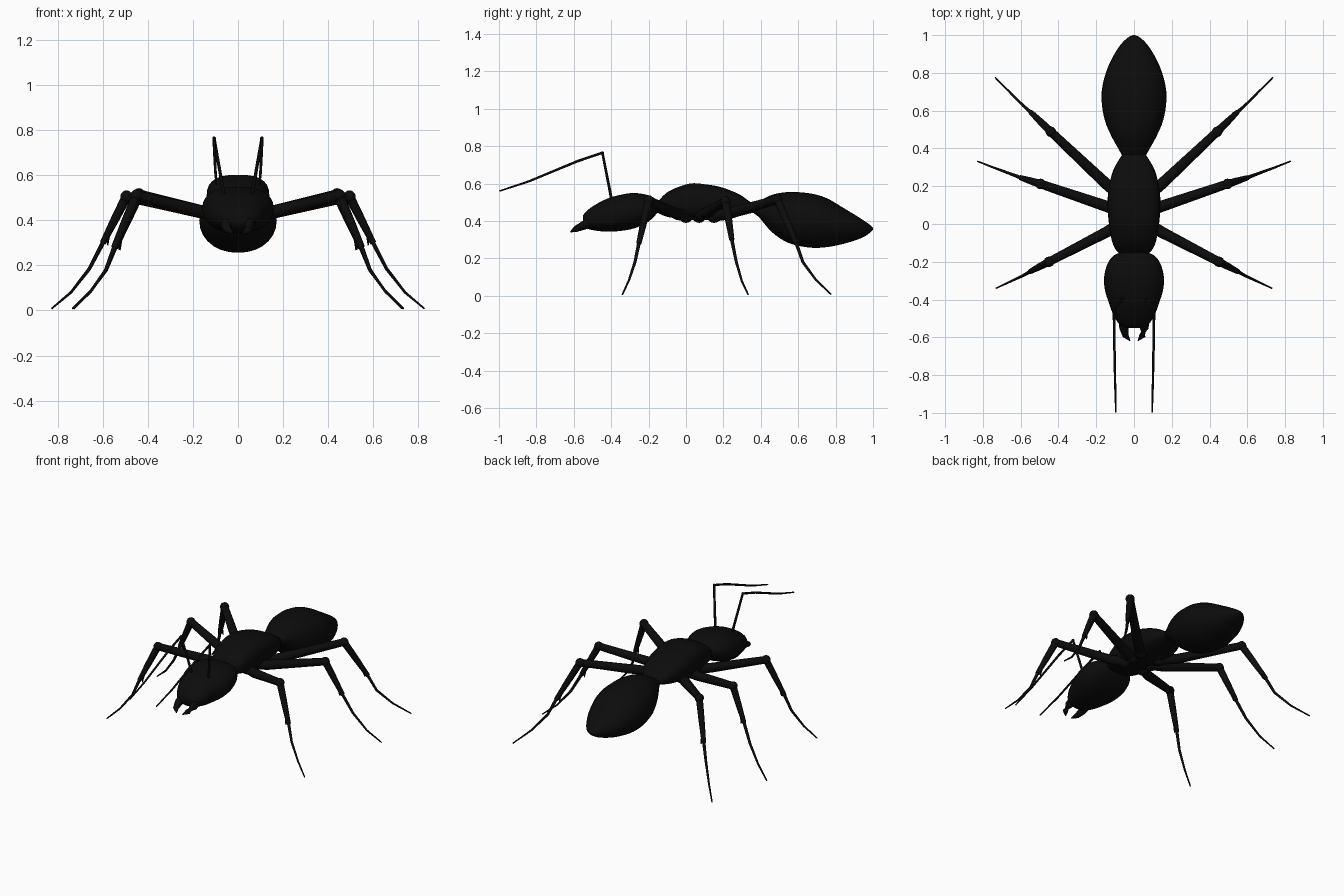
import bpy, bmesh, math
from mathutils import Vector

if "Cube" in bpy.data.objects:
    bpy.data.objects.remove(bpy.data.objects["Cube"])

black = bpy.data.materials.new("ant_black")
black.diffuse_color = (0.0035, 0.0035, 0.0035, 1)
black.use_nodes = True
black.node_tree.nodes["Principled BSDF"].inputs["Base Color"].default_value = black.diffuse_color


def finish(bm, name):
    bmesh.ops.recalc_face_normals(bm, faces=bm.faces[:])
    me = bpy.data.meshes.new(name)
    bm.to_mesh(me)
    bm.free()
    me.materials.append(black)
    ob = bpy.data.objects.new(name, me)
    bpy.context.collection.objects.link(ob)
    bpy.ops.object.select_all(action='DESELECT')
    ob.select_set(True)
    bpy.context.view_layer.objects.active = ob
    bpy.ops.object.shade_smooth_by_angle(angle=math.radians(50))
    return ob


def skin(bm, rings):
    """Bridge a list of closed rings and cap both ends."""
    vs = [[bm.verts.new(p) for p in r] for r in rings]
    n = len(rings[0])
    for a, b in zip(vs, vs[1:]):
        for i in range(n):
            bm.faces.new((a[i], a[(i + 1) % n], b[(i + 1) % n], b[i]))
    bm.faces.new(vs[0])
    bm.faces.new(vs[-1])


def spline(rows, steps=4):
    """Catmull-Rom interpolation through tuples."""
    out = []
    for i in range(len(rows) - 1):
        p0, p1, p2, p3 = (rows[max(i - 1, 0)], rows[i], rows[i + 1],
                          rows[min(i + 2, len(rows) - 1)])
        for s in range(steps):
            t = s / steps
            out.append([0.5 * (2 * b + (c - a) * t + (2 * a - 5 * b + 4 * c - d) * t * t
                               + (3 * b - a - 3 * c + d) * t ** 3)
                        for a, b, c, d in zip(p0, p1, p2, p3)])
    return out + [list(rows[-1])]


def body(name, rows, power, n=28):
    """Loft of rounded sections; each row is y, half width, bottom z, top z."""
    rings = []
    for y, w, lo, hi in spline(rows):
        ring = []
        for k in range(n):
            a = 2 * math.pi * k / n
            c, s = math.cos(a), math.sin(a)
            ring.append((w * math.copysign(abs(c) ** (2 / power), c), y,
                         (lo + hi) / 2 + (hi - lo) / 2 * math.copysign(abs(s) ** (2 / power), s)))
        rings.append(ring)
    bm = bmesh.new()
    skin(bm, rings)
    return finish(bm, name)


def tube(bm, pts, radii, n=10):
    pts = [Vector(p) for p in pts]
    rings = []
    for i, p in enumerate(pts):
        d = (pts[min(i + 1, len(pts) - 1)] - pts[max(i - 1, 0)]).normalized()
        u = d.cross(Vector((0.31, 0.9, 0.3))).normalized()
        v = d.cross(u)
        rings.append([p + radii[i] * (u * math.cos(2 * math.pi * k / n)
                                      + v * math.sin(2 * math.pi * k / n)) for k in range(n)])
    skin(bm, rings)


def ball(bm, p, r):
    g = bmesh.ops.create_uvsphere(bm, u_segments=14, v_segments=10, radius=r)
    bmesh.ops.translate(bm, verts=g["verts"], vec=p)


# Body sections
body("head", [(-0.145, 0.05, 0.455, 0.495), (-0.165, 0.105, 0.43, 0.52), (-0.21, 0.14, 0.39, 0.54),
              (-0.28, 0.158, 0.36, 0.55), (-0.35, 0.154, 0.347, 0.54), (-0.42, 0.132, 0.343, 0.52),
              (-0.48, 0.11, 0.348, 0.49), (-0.53, 0.078, 0.36, 0.455), (-0.55, 0.035, 0.38, 0.43)], 2.3)
body("thorax", [(-0.16, 0.06, 0.45, 0.49), (-0.145, 0.09, 0.44, 0.51), (-0.09, 0.117, 0.42, 0.56),
                (0.02, 0.135, 0.405, 0.60), (0.11, 0.14, 0.405, 0.595), (0.19, 0.134, 0.41, 0.58),
                (0.28, 0.112, 0.425, 0.545), (0.34, 0.08, 0.44, 0.505), (0.385, 0.05, 0.45, 0.48)], 2.8)
body("abdomen", [(0.345, 0.055, 0.452, 0.475), (0.39, 0.078, 0.42, 0.505), (0.46, 0.117, 0.34, 0.54),
                 (0.55, 0.155, 0.282, 0.555), (0.66, 0.172, 0.258, 0.548), (0.75, 0.163, 0.26, 0.523),
                 (0.85, 0.13, 0.28, 0.465), (0.94, 0.078, 0.31, 0.41), (0.985, 0.035, 0.338, 0.378),
                 (1.0, 0.006, 0.355, 0.363)], 2.1)

# Legs: hip, knee, shin end, then three foot joints
LEGS = {
    "front": [(0.07, 0.0, 0.43), (0.15, -0.045, 0.435), (0.45, -0.2, 0.51), (0.55, -0.252, 0.28),
              (0.587, -0.273, 0.18), (0.655, -0.305, 0.083), (0.73, -0.34, 0.008)],
    "middle": [(0.07, 0.07, 0.43), (0.15, 0.095, 0.435), (0.495, 0.212, 0.505), (0.6, 0.245, 0.30),
               (0.66, 0.268, 0.185), (0.742, 0.298, 0.08), (0.828, 0.332, 0.008)],
    "back": [(0.07, 0.15, 0.43), (0.15, 0.215, 0.435), (0.44, 0.488, 0.515), (0.545, 0.59, 0.28),
             (0.585, 0.625, 0.18), (0.655, 0.695, 0.085), (0.735, 0.775, 0.008)],
}
for side, sx in (("right", 1), ("left", -1)):
    for label, pts in LEGS.items():
        p = [Vector((x * sx, y, z)) for x, y, z in pts]
        bm = bmesh.new()
        ball(bm, p[0] + Vector((0, 0, 0.0)), 0.04)
        tube(bm, p[:3], [0.033, 0.03, 0.023])
        ball(bm, p[2], 0.028)
        tube(bm, [p[2], p[2].lerp(p[3], 0.5), p[3]], [0.022, 0.019, 0.014])
        # Spur at the shin end
        tube(bm, [p[2].lerp(p[3], 0.8), p[3] + Vector((-0.022 * sx, 0, -0.012))], [0.013, 0.002], 6)
        tube(bm, p[3:], [0.010, 0.008, 0.006, 0.004], 8)
        finish(bm, f"{label}_leg_{side}")

    # Elbowed antenna
    bm = bmesh.new()
    a = [(0.06 * sx, -0.395, 0.50), (0.106 * sx, -0.447, 0.765), (0.105 * sx, -0.58, 0.72),
         (0.1 * sx, -0.84, 0.612), (0.096 * sx, -0.998, 0.56)]
    tube(bm, a[:2], [0.008, 0.007], 8)
    ball(bm, a[1], 0.008)
    tube(bm, a[1:], [0.007, 0.007, 0.006, 0.004], 8)
    finish(bm, f"antenna_{side}")

    # Curved jaw
    bm = bmesh.new()
    tube(bm, [(0.05 * sx, -0.50, 0.40), (0.054 * sx, -0.55, 0.375),
              (0.045 * sx, -0.59, 0.357), (0.022 * sx, -0.617, 0.342)],
         [0.03, 0.024, 0.017, 0.003])
    finish(bm, f"jaw_{side}")
